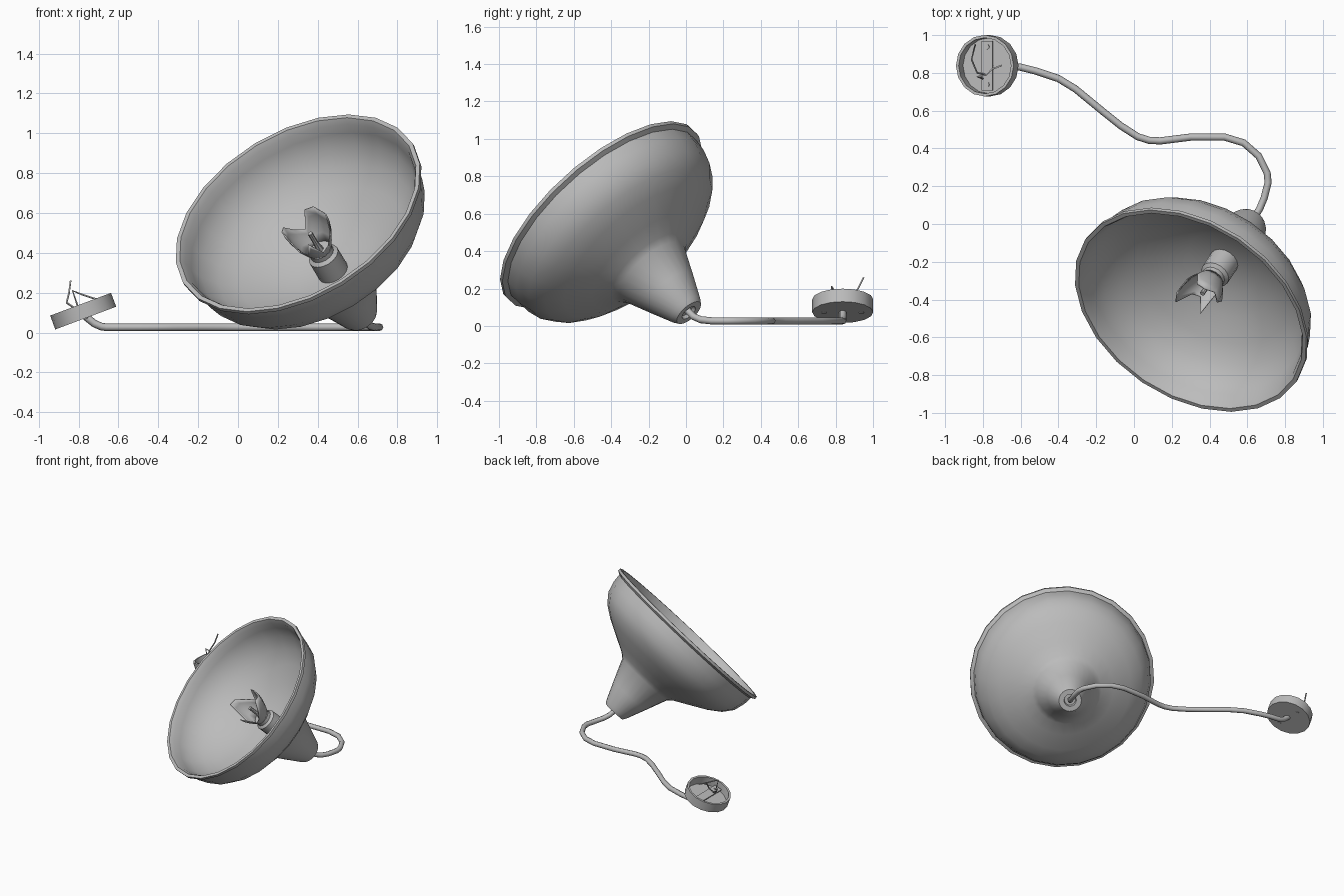
import bpy, bmesh, math
from mathutils import Vector, Matrix

cube = bpy.data.objects.get("Cube")
if cube:
    bpy.data.objects.remove(cube)

grey = bpy.data.materials.new("painted_grey")
grey.use_nodes = True
grey.diffuse_color = (0.5, 0.5, 0.5, 1)
grey.node_tree.nodes["Principled BSDF"].inputs["Base Color"].default_value = (0.5, 0.5, 0.5, 1)


def frame(origin, normal, side):
    """Matrix whose z axis is normal and whose x axis lies along side."""
    z = Vector(normal).normalized()
    x = Vector(side)
    x = (x - z * x.dot(z)).normalized()
    m = Matrix((x, z.cross(x), z)).transposed().to_4x4()
    m.translation = origin
    return m


def finish(obj, angle=40):
    obj.data.materials.clear()
    obj.data.materials.append(grey)
    bpy.ops.object.select_all(action="DESELECT")
    obj.select_set(True)
    bpy.context.view_layer.objects.active = obj
    if obj.type == "CURVE":
        bpy.ops.object.convert(target="MESH")
    bpy.ops.object.shade_smooth_by_angle(angle=math.radians(angle))
    return obj


def add_mesh(name, bm, matrix, angle=40):
    bmesh.ops.recalc_face_normals(bm, faces=bm.faces)
    mesh = bpy.data.meshes.new(name)
    bm.to_mesh(mesh)
    bm.free()
    obj = bpy.data.objects.new(name, mesh)
    obj.matrix_world = matrix
    bpy.context.collection.objects.link(obj)
    return finish(obj, angle)


def lathe(name, profile, matrix, sides, angle=40):
    """Spin (radius, height) points round the local z axis."""
    bm = bmesh.new()
    verts = [bm.verts.new((r, 0, z)) for r, z in profile]
    edges = [bm.edges.new(pair) for pair in zip(verts, verts[1:])]
    bmesh.ops.spin(bm, geom=verts + edges, axis=(0, 0, 1), cent=(0, 0, 0),
                   angle=math.tau, steps=sides)
    bmesh.ops.remove_doubles(bm, verts=bm.verts, dist=0.0005)
    return add_mesh(name, bm, matrix, angle)


def tube(name, points, radius, resolution=2):
    curve = bpy.data.curves.new(name, "CURVE")
    curve.dimensions = "3D"
    curve.bevel_depth = radius
    curve.bevel_resolution = resolution
    curve.use_fill_caps = True
    spline = curve.splines.new("POLY")
    spline.points.add(len(points) - 1)
    for p, co in zip(spline.points, points):
        p.co = (*co, 1)
    obj = bpy.data.objects.new(name, curve)
    bpy.context.collection.objects.link(obj)
    return finish(obj, 60)


# Shade: thin wall from closed inner throat, over the lip, down to the neck cap
shade = frame((0.30, -0.46, 0.60), (-0.41, -0.61, 0.68), (0.83, -0.558, 0))
inner = [(0, -0.44), (0.2, -0.42), (0.32, -0.365), (0.45, -0.3), (0.54, -0.23),
         (0.6, -0.15), (0.625, -0.08), (0.635, -0.03), (0.652, 0)]
outer = [(0.674, 0), (0.674, -0.02), (0.648, -0.035), (0.643, -0.1), (0.62, -0.18),
         (0.565, -0.25), (0.48, -0.31), (0.35, -0.38), (0.255, -0.43), (0.22, -0.46),
         (0.155, -0.62), (0.098, -0.755), (0.082, -0.78), (0.045, -0.78),
         (0.04, -0.76), (0, -0.76)]
lathe("lamp_shade", inner + outer, shade, 24)

# Bulb socket with its stem
lathe("bulb_socket", [(0, -0.46), (0.08, -0.46), (0.08, -0.315), (0.062, -0.30),
                      (0.062, -0.27), (0, -0.27)], shade, 16)
lathe("bulb_stem", [(0, -0.28), (0.022, -0.28), (0.013, -0.22), (0.013, -0.15),
                    (0, -0.15)], shade, 8)

# Broken bulb: flared glass whose edge rises and falls into shards
tips = [0.16, 0.09, 0.11, 0.08, 0.09, 0.19, 0.15, 0.08, 0.06, 0.19, 0.21, 0.12, 0.24, 0.22]
count, rows = len(tips), 4
bm = bmesh.new()
columns = []
for i, tip in enumerate(tips):
    a = math.tau * (i + 0.5) / count
    column = []
    for k in range(rows + 1):
        depth = 0.28 + (tip - 0.28) * k / rows
        r = 0.06 + 0.06 * math.sin(min(1, (0.28 - depth) / 0.18) * math.pi / 2)
        column.append(bm.verts.new((r * math.cos(a), r * math.sin(a), -depth)))
    columns.append(column)
for i in range(count):
    left, right = columns[i], columns[(i + 1) % count]
    for k in range(rows):
        bm.faces.new((left[k], right[k], right[k + 1], left[k + 1]))
glass = add_mesh("broken_bulb", bm, shade)
wall = glass.modifiers.new("thickness", "SOLIDIFY")
wall.thickness = 0.005

# Ceiling cup: open tilted dish
cup = frame((-0.764, 0.838, 0.073), (-0.35, 0, 0.937), (1, 0, 0.37))
lathe("ceiling_cup", [(0, 0.008), (0.148, 0.008), (0.148, 0.074), (0.163, 0.074),
                      (0.163, 0), (0, 0)], cup, 16, 30)

# Mounting strip across the cup
bm = bmesh.new()
bmesh.ops.create_cube(bm, size=1, matrix=Matrix.Translation((0, 0, 0.035))
                      @ Matrix.Diagonal((0.06, 0.26, 0.01, 1)))
add_mesh("mounting_strip", bm, cup)

# Screws through strip and cup
for side, label in ((-1, "front"), (1, "back")):
    place = cup @ Matrix.Translation((0, side * 0.1, 0))
    lathe(label + "_screw", [(0, -0.005), (0.013, -0.005), (0.013, 0), (0.007, 0),
                             (0.007, 0.04), (0.014, 0.04), (0.014, 0.046), (0, 0.046)],
          place, 8, 30)

# Loose wires in the cup
tube("long_wire", [(-0.78, 0.79, 0.1), (-0.83, 0.80, 0.13), (-0.86, 0.87, 0.15),
                   (-0.848, 0.92, 0.2), (-0.84, 0.95, 0.26)], 0.005, 0)
tube("short_wire", [(-0.80, 0.77, 0.12), (-0.83, 0.78, 0.21), (-0.78, 0.79, 0.19),
                    (-0.75, 0.82, 0.18), (-0.70, 0.84, 0.165)], 0.005, 0)

# Cord: drops from the cup, snakes along the floor, climbs into the neck
floor_path = [(-0.66, 0.838), (-0.60, 0.83), (-0.52, 0.81), (-0.40, 0.77), (-0.31, 0.715),
              (-0.17, 0.60), (-0.07, 0.52), (0.02, 0.462), (0.08, 0.443), (0.14, 0.44),
              (0.3, 0.46), (0.48, 0.46), (0.58, 0.43), (0.66, 0.36), (0.705, 0.27),
              (0.71, 0.22), (0.69, 0.14)]
path = [(-0.764, 0.838, 0.08), (-0.72, 0.838, 0.045), (-0.685, 0.838, 0.03)]
path += [(x, y, 0.027) for x, y in floor_path]
path += [(0.665, 0.08, 0.033), (0.64, 0.04, 0.05), (0.60, -0.01, 0.10)]
tube("power_cord", path, 0.019)
